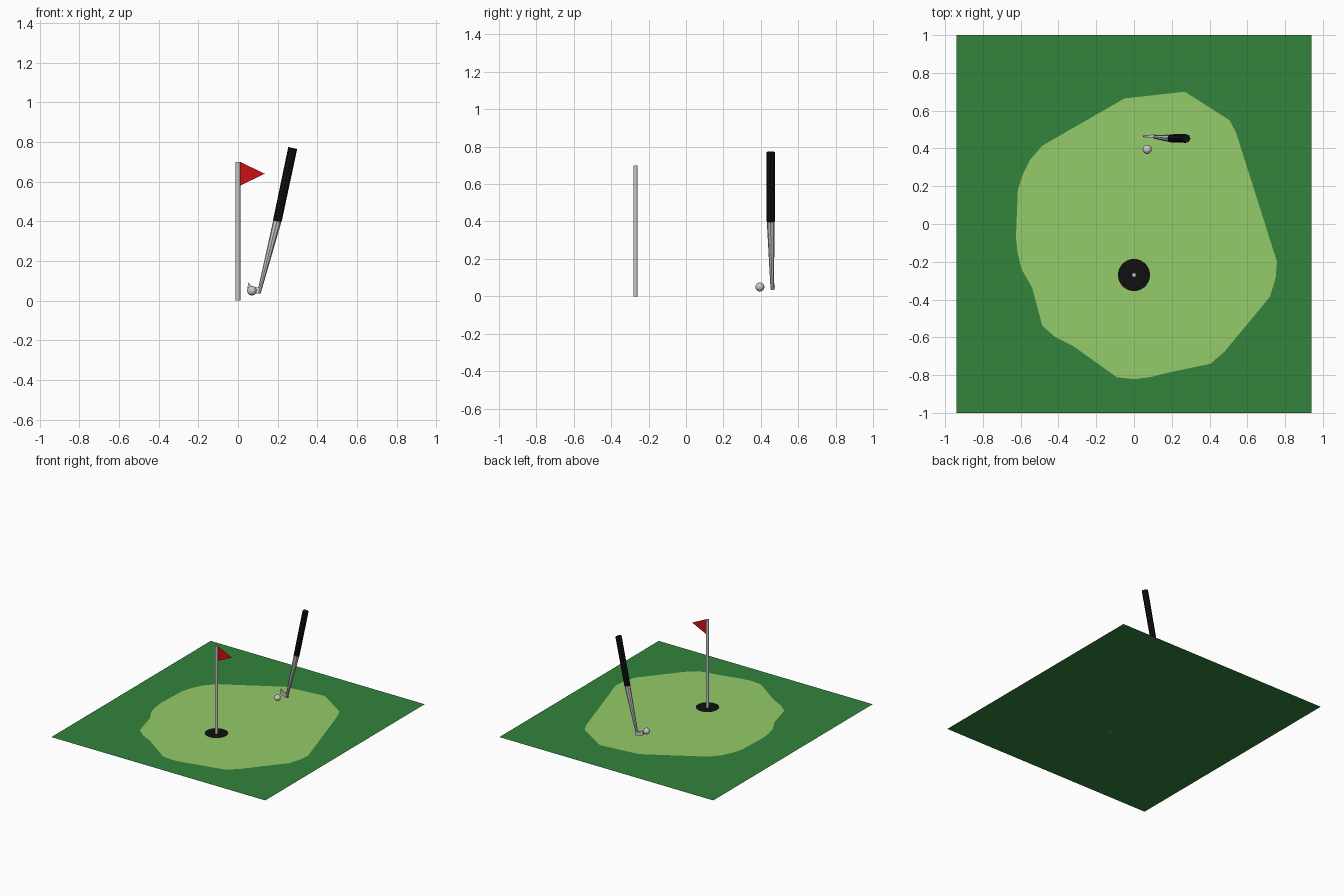
import bpy, bmesh
from mathutils import Vector

if "Cube" in bpy.data.objects:
    bpy.data.objects.remove(bpy.data.objects["Cube"])


def paint(obj, name, rgb):
    mat = bpy.data.materials.new(name)
    mat.diffuse_color = (*rgb, 1)
    mat.use_nodes = True
    mat.node_tree.nodes["Principled BSDF"].inputs["Base Color"].default_value = mat.diffuse_color
    obj.data.materials.append(mat)


def add(name, bm):
    mesh = bpy.data.meshes.new(name)
    bm.to_mesh(mesh)
    bm.free()
    obj = bpy.data.objects.new(name, mesh)
    bpy.context.collection.objects.link(obj)
    return obj


def sheet(name, pts):
    bm = bmesh.new()
    bm.faces.new([bm.verts.new(p) for p in pts])
    return add(name, bm)


def rod(name, a, b, r1, r2, sides):
    a, b = Vector(a), Vector(b)
    bm = bmesh.new()
    bmesh.ops.create_cone(bm, cap_ends=True, segments=sides, radius1=r1,
                          radius2=r2, depth=(b - a).length)
    obj = add(name, bm)
    obj.location = (a + b) / 2
    obj.rotation_euler = (b - a).to_track_quat('Z', 'Y').to_euler()
    return obj


# Rough grass and the irregular putting green
grass = sheet("grass", [(-.94, -1, 0), (.94, -1, 0), (.94, 1, 0), (-.94, 1, 0)])
paint(grass, "dark_green", (.032, .227, .045))
outline = [(-.05, .665), (.27, .70), (.505, .55), (.54, .485), (.757, -.20),
           (.75, -.285), (.72, -.385), (.48, -.675), (.405, -.74), (.19, -.785),
           (.09, -.81), (0, -.822), (-.09, -.812), (-.32, -.648), (-.415, -.60),
           (-.485, -.54), (-.54, -.335), (-.595, -.24), (-.617, -.15),
           (-.625, -.07), (-.615, .18), (-.59, .26), (-.55, .34), (-.485, .415)]
green = sheet("putting_green", [(x, y, .002) for x, y in reversed(outline)])
paint(green, "light_green", (.296, .604, .144))

# Hole disc
bm = bmesh.new()
bmesh.ops.create_circle(bm, cap_ends=True, segments=32, radius=.085)
hole = add("hole", bm)
hole.location = (0, -.27, .004)
paint(hole, "black", (.005, .005, .005))

# Pole and triangular flag
rod("flag_pole", (0, -.27, 0), (0, -.27, .70), .012, .012, 12)
flag = sheet("flag", [(.01, -.27, .70), (.01, -.27, .58), (.135, -.27, .64)])
paint(flag, "red", (.6, .005, .007))

# Ball
bm = bmesh.new()
bmesh.ops.create_uvsphere(bm, u_segments=24, v_segments=12, radius=.024)
ball = add("ball", bm)
ball.location = (.07, .395, .05)
for p in ball.data.polygons:
    p.use_smooth = True

# Club grip and tapered shaft
grip = rod("club_grip", (.198, .453, .40), (.276, .453, .77), .022, .023, 8)
paint(grip, "grip_black", (.005, .005, .005))
rod("club_shaft", (.105, .461, .036), (.198, .453, .40), .009, .021, 8)

# Club head: blade thinning toward the toe
profile = [(.05, .092), (.075, .07), (.105, .065), (.115, .036), (.095, .036), (.048, .05)]
bm = bmesh.new()
rings = []
for side in (-1, 1):
    rings.append([bm.verts.new((x, .464 + side * (.003 + .12 * (x - .045)), z))
                  for x, z in profile])
bm.faces.new(rings[0])
bm.faces.new(rings[1][::-1])
for i in range(len(profile)):
    j = (i + 1) % len(profile)
    bm.faces.new((rings[0][i], rings[0][j], rings[1][j], rings[1][i]))
bmesh.ops.recalc_face_normals(bm, faces=bm.faces)
add("club_head", bm)
